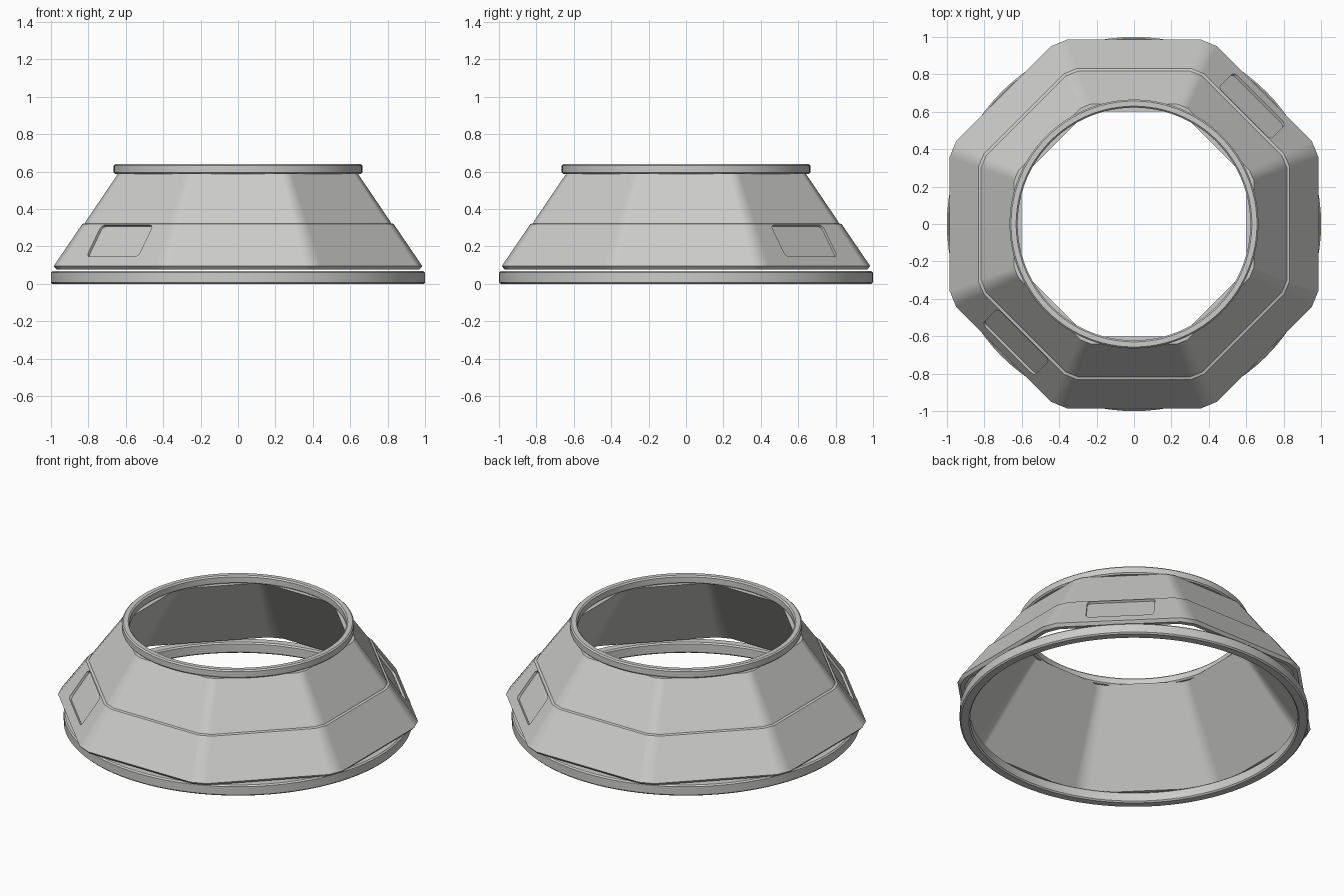
import bpy
import bmesh
import math
from mathutils import Matrix, Vector

cube = bpy.data.objects.get("Cube")
if cube:
    bpy.data.objects.remove(cube, do_unlink=True)

# One grey for every part
grey = bpy.data.materials.new("light_grey")
grey.use_nodes = True
grey.diffuse_color = (0.6, 0.6, 0.59, 1)
grey.node_tree.nodes["Principled BSDF"].inputs["Base Color"].default_value = grey.diffuse_color


def make_object(name, bm):
    bmesh.ops.recalc_face_normals(bm, faces=bm.faces)
    mesh = bpy.data.meshes.new(name)
    bm.to_mesh(mesh)
    bm.free()
    mesh.materials.append(grey)
    obj = bpy.data.objects.new(name, mesh)
    bpy.context.collection.objects.link(obj)
    return obj


def sweep(name, outline, profile):
    """Carry a closed (radius, height) profile round a unit outline."""
    bm = bmesh.new()
    loops = [[bm.verts.new((x * r, y * r, z)) for x, y in outline] for r, z in profile]
    n = len(outline)
    for a, b in zip(loops, loops[1:] + loops[:1]):
        for i in range(n):
            j = (i + 1) % n
            bm.faces.new((a[i], a[j], b[j], b[i]))
    return make_object(name, bm)


def ring_profile(inner, outer, low, high, b):
    return [(inner + b, low), (outer - b, low), (outer, low + b), (outer, high - b),
            (outer - b, high), (inner + b, high), (inner, high - b), (inner, low + b)]


def activate(obj):
    bpy.ops.object.select_all(action="DESELECT")
    obj.select_set(True)
    bpy.context.view_layer.objects.active = obj


def smooth(obj):
    activate(obj)
    bpy.ops.object.shade_smooth_by_angle(angle=math.radians(30))


# Outlines: a circle, and an octagon of unit apothem with clipped corners
circle = [(math.cos(a), math.sin(a)) for a in (math.tau * i / 96 for i in range(96))]
half_side = math.tan(math.pi / 8) - 0.05
octagon = []
for i in range(8):
    turn = Matrix.Rotation(math.pi / 4 * i, 2)
    octagon += [tuple(turn @ Vector((1, s * half_side))) for s in (-1, 1)]

# Round rings at the bottom and top
smooth(sweep("base_ring", circle, ring_profile(0.94, 1.0, 0.0, 0.068, 0.008)))
smooth(sweep("top_ring", circle, ring_profile(0.622, 0.665, 0.588, 0.64, 0.008)))

# Sloping eight-sided shell with a stepped seam
LOW, SEAM = Vector((0.985, 0.095)), Vector((0.832, 0.32))
shell = sweep("sloped_shell", octagon, [
    (0.945, 0.078), (0.97, 0.078), tuple(LOW), tuple(SEAM), (0.818, 0.324),
    (0.812, 0.336), (0.64, 0.59), (0.6, 0.59)])

# Rounded pockets in two opposite diagonal faces of the lower band
slope = (SEAM - LOW).normalized()
middle = LOW + slope * ((0.23 - LOW.y) / slope.y)


def pocket_cutter(angle):
    turn = Matrix.Rotation(angle, 3, "Z")
    centre = turn @ Vector((middle.x, 0, middle.y))
    across = turn @ Vector((0, 1, 0))
    up = turn @ Vector((slope.x, 0, slope.y))
    out = across.cross(up)
    w, h, r = 0.195, 0.102, 0.025
    bm = bmesh.new()
    rim = []
    for k, (sx, sy) in enumerate([(1, 1), (-1, 1), (-1, -1), (1, -1)]):
        for step in range(5):
            a = math.pi / 2 * (k + step / 4)
            u = sx * (w - r) + r * math.cos(a)
            v = sy * (h - r) + r * math.sin(a)
            rim.append(centre + across * u + up * v)
    floor = [bm.verts.new(p - out * 0.014) for p in rim]
    roof = [bm.verts.new(p + out * 0.03) for p in rim]
    bm.faces.new(floor)
    bm.faces.new(roof)
    for i in range(len(rim)):
        j = (i + 1) % len(rim)
        bm.faces.new((floor[i], floor[j], roof[j], roof[i]))
    cutter = make_object("pocket_cutter", bm)
    cutter.hide_render = True
    return cutter


for angle in (math.pi / 4, math.pi * 5 / 4):
    cutter = pocket_cutter(angle)
    cut = shell.modifiers.new("pocket", "BOOLEAN")
    cut.operation = "DIFFERENCE"
    cut.solver = "EXACT"
    cut.object = cutter
    activate(shell)
    bpy.ops.object.modifier_apply(modifier=cut.name)
    bpy.data.objects.remove(cutter, do_unlink=True)

# Keep the broad faces flat and blend only the clipped corners
smooth(shell)
weighted = shell.modifiers.new("flat_faces", "WEIGHTED_NORMAL")
weighted.keep_sharp = True
weighted.weight = 100
